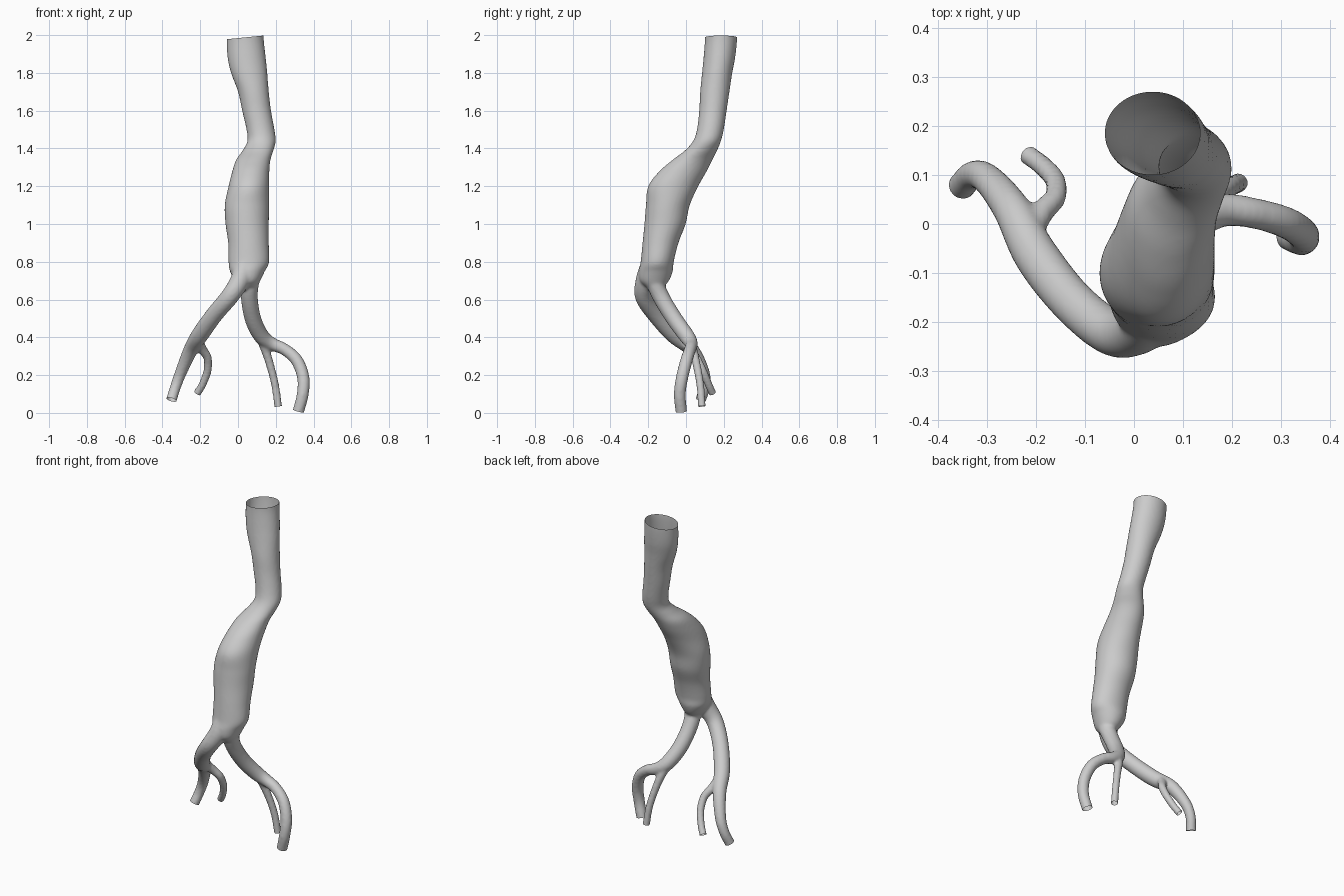
import bpy, bmesh, math
from mathutils import Vector

cube = bpy.data.objects.get("Cube")
if cube:
    bpy.data.objects.remove(cube, do_unlink=True)

SIDES = 40


def spline(points, steps=6):
    """Catmull-Rom samples through tuples of any length."""
    pts = [Vector(p) for p in points]
    pts = [pts[0] * 2 - pts[1]] + pts + [pts[-1] * 2 - pts[-2]]
    out = []
    for a, b, c, d in zip(pts, pts[1:], pts[2:], pts[3:]):
        for i in range(steps):
            t = i / steps
            out.append(b + (c - a) * (t / 2) + (a * 2 - b * 5 + c * 4 - d) * (t * t / 2)
                       + (b * 3 - a - c * 3 + d) * (t ** 3 / 2))
    return out + [pts[-2]]


def loft(bm, rings):
    """Skin a list of rings into a closed solid."""
    rows = [[bm.verts.new(p) for p in ring] for ring in rings]
    for lo, hi in zip(rows, rows[1:]):
        for i in range(SIDES):
            j = (i + 1) % SIDES
            bm.faces.new((lo[i], lo[j], hi[j], hi[i]))
    bm.faces.new(rows[0][::-1])
    bm.faces.new(rows[-1])


def circle(center, u, v):
    angles = [2 * math.pi * i / SIDES for i in range(SIDES)]
    return [center + u * math.cos(a) + v * math.sin(a) for a in angles]


def tube(bm, points):
    """Sweep a round tube through (x, y, z, radius); return its open end."""
    path = spline(points)
    end = (path[-1].xyz - path[-2].xyz).normalized()
    tip = path[-1].copy()
    path.append(Vector((*(tip.xyz + end * 0.03), tip.w)))
    rings, u = [], Vector((1, 0, 0))
    for i, p in enumerate(path):
        t = (path[min(i + 1, len(path) - 1)].xyz - path[max(i - 1, 0)].xyz).normalized()
        u = (u - t * u.dot(t)).normalized()
        r = p.w + 0.0015
        rings.append(circle(p.xyz, u * r, t.cross(u) * r))
    loft(bm, rings)
    return tip.xyz, end, tip.w


# Trunk extents: z, x min, x max, y min, y max
trunk = [
    (2.04, -.06, .135, .10, .272), (1.97, -.06, .137, .10, .270),
    (1.88, -.055, .147, .093, .26), (1.8, -.037, .155, .085, .245),
    (1.7, 0, .163, .075, .23), (1.6, .022, .175, .07, .215),
    (1.5, .045, .193, .058, .20), (1.44, .05, .20, .038, .185),
    (1.39, .025, .188, -.005, .165), (1.34, -.01, .172, -.07, .14),
    (1.28, -.03, .166, -.14, .11), (1.2, -.05, .165, -.20, .065),
    (1.1, -.07, .165, -.212, .02), (1.0, -.066, .163, -.22, -.002),
    (.9, -.052, .163, -.23, -.04), (.8, -.05, .165, -.24, -.065),
    (.75, -.043, .142, -.25, -.07), (.7, -.015, .118, -.245, -.09),
    (.665, .015, .10, -.21, -.12),
]
# Branch paths: x, y, z, radius
branches = [
    # right main branch
    [(.035, -.19, .78, .05), (.01, -.215, .70, .05), (-.045, -.222, .615, .046),
     (-.125, -.16, .52, .044), (-.2, -.065, .415, .044), (-.25, .03, .335, .037),
     (-.30, .092, .22, .03), (-.33, .10, .14, .027), (-.352, .078, .07, .027)],
    # right inner branch
    [(-.215, -.02, .39, .025), (-.187, .025, .335, .023), (-.161, .055, .29, .021),
     (-.162, .09, .22, .02), (-.188, .12, .15, .019), (-.215, .14, .105, .019)],
    # left main branch
    [(.07, -.16, .78, .05), (.065, -.165, .70, .046), (.06, -.13, .61, .043),
     (.08, -.06, .495, .042), (.125, .005, .405, .04), (.18, .028, .365, .033),
     (.245, .022, .337, .03), (.31, .003, .28, .031), (.345, -.02, .19, .031),
     (.343, -.033, .1, .03), (.32, -.025, .009, .029)],
    # left inner branch
    [(.11, -.005, .42, .025), (.137, .03, .355, .023), (.168, .055, .26, .02),
     (.196, .075, .15, .019), (.213, .084, .035, .019)],
]

bm = bmesh.new()
loft(bm, [circle(Vector(((x0 + x1) / 2, (y0 + y1) / 2, z)),
                 Vector(((x1 - x0) / 2, 0, 0)), Vector((0, (y1 - y0) / 2, 0)))
          for z, x0, x1, y0, y1 in spline(trunk)])
cuts = [tube(bm, b) for b in branches]
cuts.append((Vector((.038, .186, 1.988)), Vector((-.1, 0, 1)).normalized(), .1))
bmesh.ops.recalc_face_normals(bm, faces=bm.faces)
mesh = bpy.data.meshes.new("branching_vessel")
bm.to_mesh(mesh)
bm.free()
vessel = bpy.data.objects.new("branching_vessel", mesh)
bpy.context.collection.objects.link(vessel)
bpy.ops.object.select_all(action="DESELECT")
vessel.select_set(True)
bpy.context.view_layer.objects.active = vessel

# Fuse the tubes into one skin with soft junctions
fuse = vessel.modifiers.new("fuse", "REMESH")
fuse.mode = "VOXEL"
fuse.voxel_size = 0.008
soften = vessel.modifiers.new("soften", "SMOOTH")
soften.factor = 0.5
soften.iterations = 6
for name in ("fuse", "soften"):
    bpy.ops.object.modifier_apply(modifier=name)

# Slice every end open
bm = bmesh.new()
bm.from_mesh(vessel.data)
for point, normal, radius in cuts:
    reach = max(radius * 1.5, 0.05)
    faces = [f for f in bm.faces if (f.calc_center_median() - point).length < reach]
    edges = {e for f in faces for e in f.edges}
    verts = {v for f in faces for v in f.verts}
    bmesh.ops.bisect_plane(bm, geom=list(verts) + list(edges) + faces, plane_co=point,
                           plane_no=normal, clear_outer=True)
bm.to_mesh(vessel.data)
bm.free()

grey = bpy.data.materials.new("plain_grey")
grey.use_nodes = True
color = (0.6, 0.6, 0.6, 1)
grey.diffuse_color = color
grey.node_tree.nodes["Principled BSDF"].inputs["Base Color"].default_value = color
vessel.data.materials.clear()
vessel.data.materials.append(grey)
bpy.ops.object.shade_smooth()
